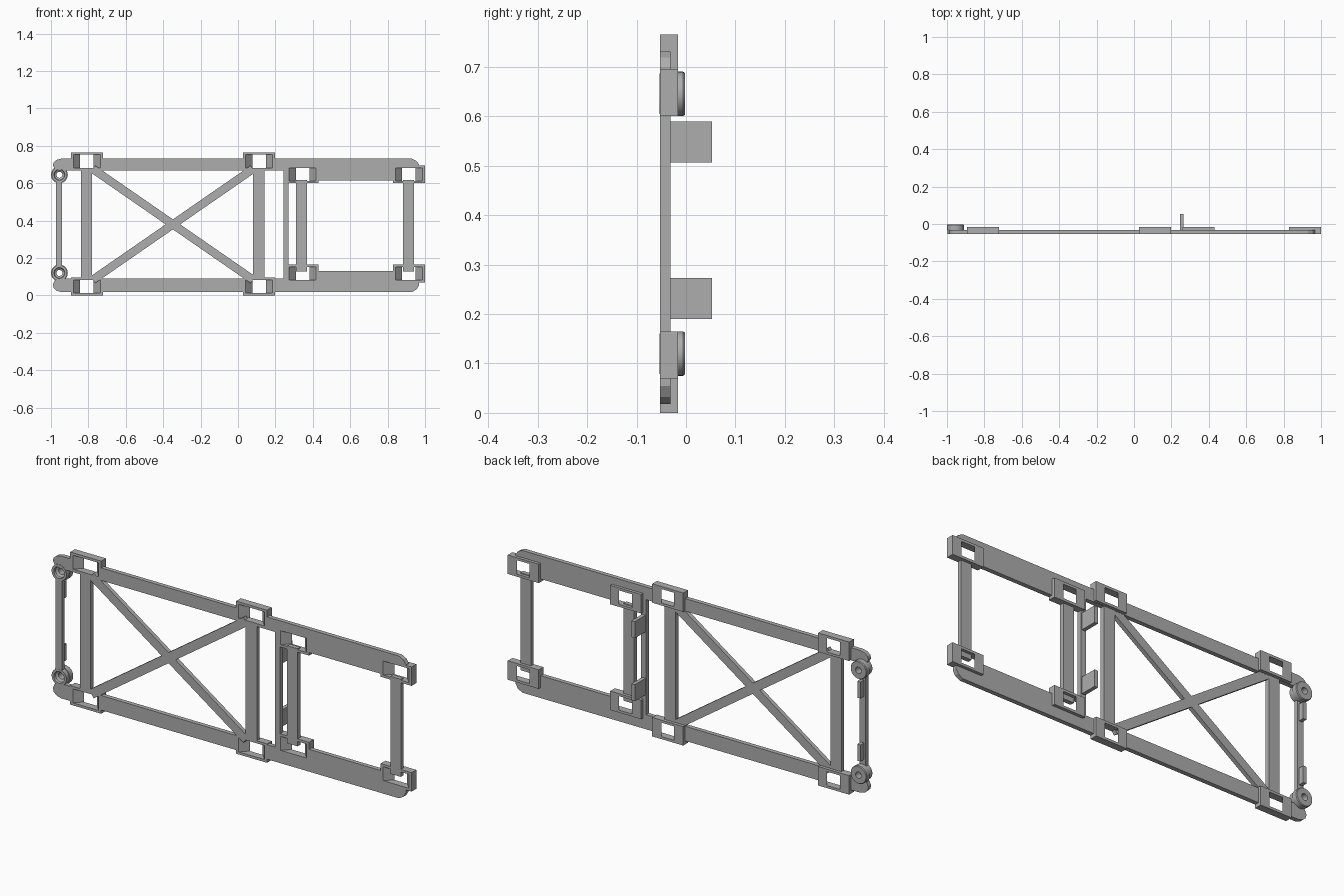
import bpy, bmesh, math
from mathutils import Matrix, Vector

cube = bpy.data.objects.get("Cube")
if cube:
    bpy.data.objects.remove(cube, do_unlink=True)

grey = bpy.data.materials.new("plain_grey")
grey.use_nodes = True
GREY = (0.42, 0.42, 0.42, 1)
grey.diffuse_color = GREY
grey.node_tree.nodes["Principled BSDF"].inputs["Base Color"].default_value = GREY

FRONT, BACK, RAISED = -0.053, -0.031, -0.016
MID = 0.3825


def finish(name, bm):
    bmesh.ops.recalc_face_normals(bm, faces=bm.faces)
    mesh = bpy.data.meshes.new(name)
    bm.to_mesh(mesh)
    bm.free()
    mesh.materials.append(grey)
    obj = bpy.data.objects.new(name, mesh)
    bpy.context.collection.objects.link(obj)
    return obj


def prism(name, outline, y0=FRONT, y1=BACK):
    """Extrude an x-z outline along y."""
    bm = bmesh.new()
    face = bm.faces.new([bm.verts.new((x, y0, z)) for x, z in outline])
    new = bmesh.ops.extrude_face_region(bm, geom=[face])["geom"]
    bmesh.ops.translate(bm, vec=(0, y1 - y0, 0),
                        verts=[v for v in new if isinstance(v, bmesh.types.BMVert)])
    return finish(name, bm)


def box(name, x0, x1, z0, z1, y0=FRONT, y1=BACK):
    return prism(name, [(x0, z0), (x1, z0), (x1, z1), (x0, z1)], y0, y1)


def wedge_cutter(cx, cz):
    """Slot that narrows in x towards the back."""
    bm = bmesh.new()
    bmesh.ops.create_cube(bm, size=1)
    for v in bm.verts:
        back = v.co.y > 0
        v.co.x = cx + math.copysign(0.035 if back else 0.0725, v.co.x)
        v.co.y = RAISED + 0.001 if back else FRONT - 0.001
        v.co.z = cz + math.copysign(0.035, v.co.z)
    obj = finish("slot_cutter", bm)
    obj.hide_render = True
    return obj


def cut(obj, cutter):
    mod = obj.modifiers.new("slot", "BOOLEAN")
    mod.operation, mod.solver, mod.object = "DIFFERENCE", "EXACT", cutter
    bpy.context.view_layer.objects.active = obj
    bpy.ops.object.modifier_apply(modifier=mod.name)


# Side rails: narrow at the left, wide at the right, with softened ends
def rail(name, outer, inner, wide):
    def at(t):
        return outer + (inner - outer) * t
    return prism(name, [(-0.945, outer), (-0.97, at(0.1)), (-0.985, at(0.3)),
                        (-0.99, at(0.55)), (-0.98, at(0.85)), (-0.955, inner),
                        (0.265, inner), (0.265, wide), (0.968, wide),
                        (0.968, at(0.5)), (0.955, at(0.2)), (0.93, outer)])


rails = {"upper": rail("upper_rail", 0.731, 0.668, 0.615),
         "lower": rail("lower_rail", 0.018, 0.091, 0.13)}

# Slotted collars on the rails
for index, (cx, offset) in enumerate([(-0.8075, 0.335), (0.1125, 0.335),
                                      (0.3455, 0.265), (0.914, 0.265)], 1):
    for side, sign in (("upper", 1), ("lower", -1)):
        cz = MID + sign * offset
        collar = box(f"{side}_collar_{index}", cx - 0.086, cx + 0.086,
                     cz - 0.0475, cz + 0.0475, FRONT, RAISED)
        cutter = wedge_cutter(cx, cz)
        cut(collar, cutter)
        cut(rails[side], cutter)
        bpy.data.objects.remove(cutter, do_unlink=True)

# Upright cross bars
box("left_upright", -0.84, -0.78, 0.088, 0.674)
box("middle_upright", 0.08, 0.142, 0.088, 0.674)
box("tab_upright", 0.243, 0.271, 0.088, 0.671)
box("inner_right_upright", 0.31, 0.368, 0.128, 0.617)
box("outer_right_upright", 0.882, 0.94, 0.128, 0.617)
box("end_bar", -0.974, -0.94, 0.155, 0.61)

# Crossed diagonal braces
for name, sign in (("rising_brace", 1), ("falling_brace", -1)):
    middle = Vector((-0.348, 0.38))
    along = Vector((0.428, 0.296 * sign))
    across = Vector((-along.y, along.x)).normalized() * 0.022
    prism(name, [middle + a * along + b * across
                 for a, b in ((-1, -1), (1, -1), (1, 1), (-1, 1))], FRONT, BACK - 0.001)

# Tabs and small pads standing out at the back
for side, z0 in (("upper", 0.506), ("lower", 0.19)):
    box(f"{side}_tab", 0.246, 0.265, z0, z0 + 0.083, BACK - 0.002, 0.053)
    box(f"{side}_pad", -0.966, -0.948, z0, z0 + 0.083, BACK - 0.002, -0.003)

# Countersunk round bosses at the left end
PROFILE = [(0.016, -0.002), (0.016, -0.035), (0.027, -0.042), (0.029, -0.054),
           (0.041, -0.054), (0.041, BACK), (0.045, BACK), (0.045, -0.006),
           (0.042, -0.002)]
for side, cz in (("upper", 0.645), ("lower", 0.12)):
    bm = bmesh.new()
    ring = [bm.verts.new((r, y, 0)) for r, y in PROFILE]
    edges = [bm.edges.new((a, b)) for a, b in zip(ring, ring[1:] + ring[:1])]
    bmesh.ops.spin(bm, geom=ring + edges, cent=(0, 0, 0), axis=(0, 1, 0),
                   angle=math.tau, steps=40, use_merge=True)
    bmesh.ops.remove_doubles(bm, verts=bm.verts, dist=0.0001)
    bmesh.ops.transform(bm, matrix=Matrix.Translation((-0.955, 0, cz)), verts=bm.verts)
    boss = finish(f"{side}_boss", bm)
    bpy.ops.object.select_all(action="DESELECT")
    boss.select_set(True)
    bpy.context.view_layer.objects.active = boss
    bpy.ops.object.shade_smooth_by_angle(angle=math.radians(30))
